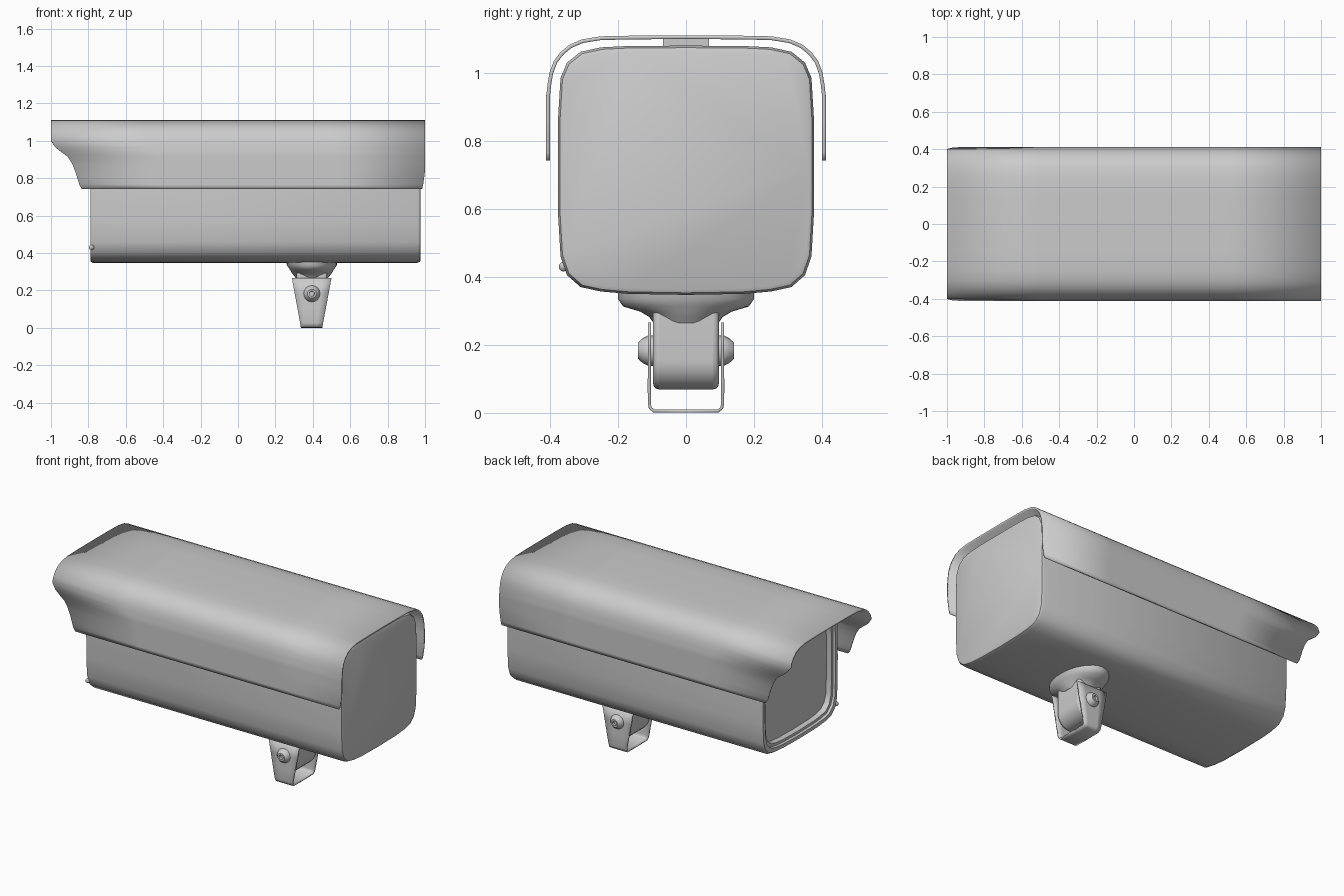
import bpy, bmesh, math
from mathutils import Vector

if "Cube" in bpy.data.objects:
    bpy.data.objects.remove(bpy.data.objects["Cube"])


def make(name, verts, faces, angle=40):
    me = bpy.data.meshes.new(name)
    me.from_pydata(verts, [], faces)
    bm = bmesh.new()
    bm.from_mesh(me)
    bmesh.ops.recalc_face_normals(bm, faces=bm.faces)
    bm.to_mesh(me)
    bm.free()
    ob = bpy.data.objects.new(name, me)
    bpy.context.collection.objects.link(ob)
    bpy.ops.object.select_all(action='DESELECT')
    ob.select_set(True)
    bpy.context.view_layer.objects.active = ob
    bpy.ops.object.shade_smooth_by_angle(angle=math.radians(angle))
    return ob


def loft(name, rings, angle=40):
    n = len(rings[0])
    verts = [p for r in rings for p in r]
    faces = [(k*n+i, k*n+(i+1) % n, (k+1)*n+(i+1) % n, (k+1)*n+i)
             for k in range(len(rings)-1) for i in range(n)]
    faces += [tuple(range(n)), tuple(range((len(rings)-1)*n, len(rings)*n))]
    return make(name, verts, faces, angle)


def strip(name, section, x0, x1, thick):
    # sheet following a (y, z) section, with end positions varying by height
    verts = []
    for y, z in section:
        a, b = x0(z), x1(z)
        verts += [(a + (b-a)*t/4, y, z) for t in range(5)]
    faces = [(i*5+j, i*5+j+1, i*5+j+6, i*5+j+5)
             for i in range(len(section)-1) for j in range(4)]
    ob = make(name, verts, faces)
    m = ob.modifiers.new("thickness", 'SOLIDIFY')
    m.thickness, m.offset = thick, 0
    return ob


def curve(table):
    def f(z):
        if z <= table[0][0]:
            return table[0][1]
        for (a, u), (b, v) in zip(table, table[1:]):
            if z <= b:
                return u + (v-u)*(z-a)/(b-a)
        return table[-1][1]
    return f


def mirror_path(half):
    # half runs from +y side to the centre line
    return half + [(-y, z) for y, z in reversed(half) if y > 1e-6]


# housing: softly rounded square section with a recessed front window
half = [(.0, .347), (.17, .350), (.25, .357), (.31, .370), (.35, .405), (.369, .46),
        (.376, .58), (.377, .72), (.376, .87), (.369, .985), (.35, 1.03),
        (.31, 1.062), (.25, 1.075), (.17, 1.079), (.0, 1.08)]
section = half + [(-y, z) for y, z in reversed(half) if y > 0]


def ring(x, inset):
    zc, sy, sz = .715, 1-inset/.375, 1-inset/.365
    return [(x, y*sy, zc+(z-zc)*sz) for y, z in section]


loft("camera_housing", [ring(-.735, .052), ring(-.775, .05), ring(-.775, .034), ring(-.788, .03),
                        ring(-.788, .008), ring(-.775, .0), ring(.955, .0),
                        ring(.972, .006), ring(.977, .016)])
loft("front_window", [ring(-.741, .052), ring(-.736, .052)])

# small catch on the front edge
bpy.ops.mesh.primitive_uv_sphere_add(segments=12, ring_count=8, radius=.014,
                                     location=(-.783, -.36, .43))
bpy.context.object.name = "front_catch"

# sun hood with a scooped front edge
front = curve([(.745, -.835), (.765, -.848), (.83, -.868), (.875, -.885),
               (.915, -.91), (.945, -.95), (.965, -.975), (1.0, -1.0)])
back = curve([(.745, .984), (.77, .991), (.84, 1.0)])
hood_half = [(.406, z) for z in (.742, .765, .80, .83, .855, .875, .895, .915, .93)]
hood_half += [(.404, .945), (.402, .965), (.396, 1.0), (.384, 1.032), (.365, 1.057),
              (.34, 1.078), (.305, 1.093), (.25, 1.102), (.15, 1.104), (0, 1.105)]
strip("sun_hood", mirror_path(hood_half), front, back, .011)

# rail joining hood and housing
bpy.ops.mesh.primitive_cube_add(size=1, location=(.1, 0, 1.088))
rail = bpy.context.object
rail.name = "hood_rail"
rail.scale = (1.2, .135, .026)

# oval mounting flange under the housing
CX = .395


def oval(z, rx, ry, n=32):
    return [(CX+rx*math.cos(2*math.pi*i/n), ry*math.sin(2*math.pi*i/n), z) for i in range(n)]


loft("mount_flange", [oval(.37, .137, .2), oval(.335, .134, .2), oval(.313, .118, .185),
                      oval(.298, .11, .135), oval(.282, .098, .108), oval(.265, .085, .096)])

# rounded swivel tongue inside the bracket
prof = [(CX+.082, .31)] + [(CX+.082*math.cos(a), .155-.086*math.sin(a))
                           for a in [math.pi*i/14 for i in range(15)]] + [(CX-.082, .31)]
tongue = loft("swivel_tongue", [[(x, y, z) for x, z in prof] for y in (-.097, .097)])
b = tongue.modifiers.new("soft_edges", 'BEVEL')
b.width, b.segments, b.limit_method = .018, 3, 'ANGLE'

# tapered U bracket
u_half = [(.107, .266), (.107, .185), (.108, .1), (.108, .028), (.105, .014), (.095, .006), (0, .005)]
strip("u_bracket", mirror_path(u_half), curve([(0, .337), (.266, .288)]),
      curve([(0, .45), (.266, .5)]), .009)

# bolt bosses with a small central hole, one per side
for s, side in ((1, "back"), (-1, "front")):
    def disc(y, r):
        return [(CX+r*math.cos(math.pi*i/8), s*y, .183+r*math.sin(math.pi*i/8)) for i in range(16)]
    loft("bolt_boss_" + side, [disc(.09, .045), disc(.113, .044), disc(.128, .036), disc(.141, .024),
                               disc(.141, .014), disc(.126, .013)])
